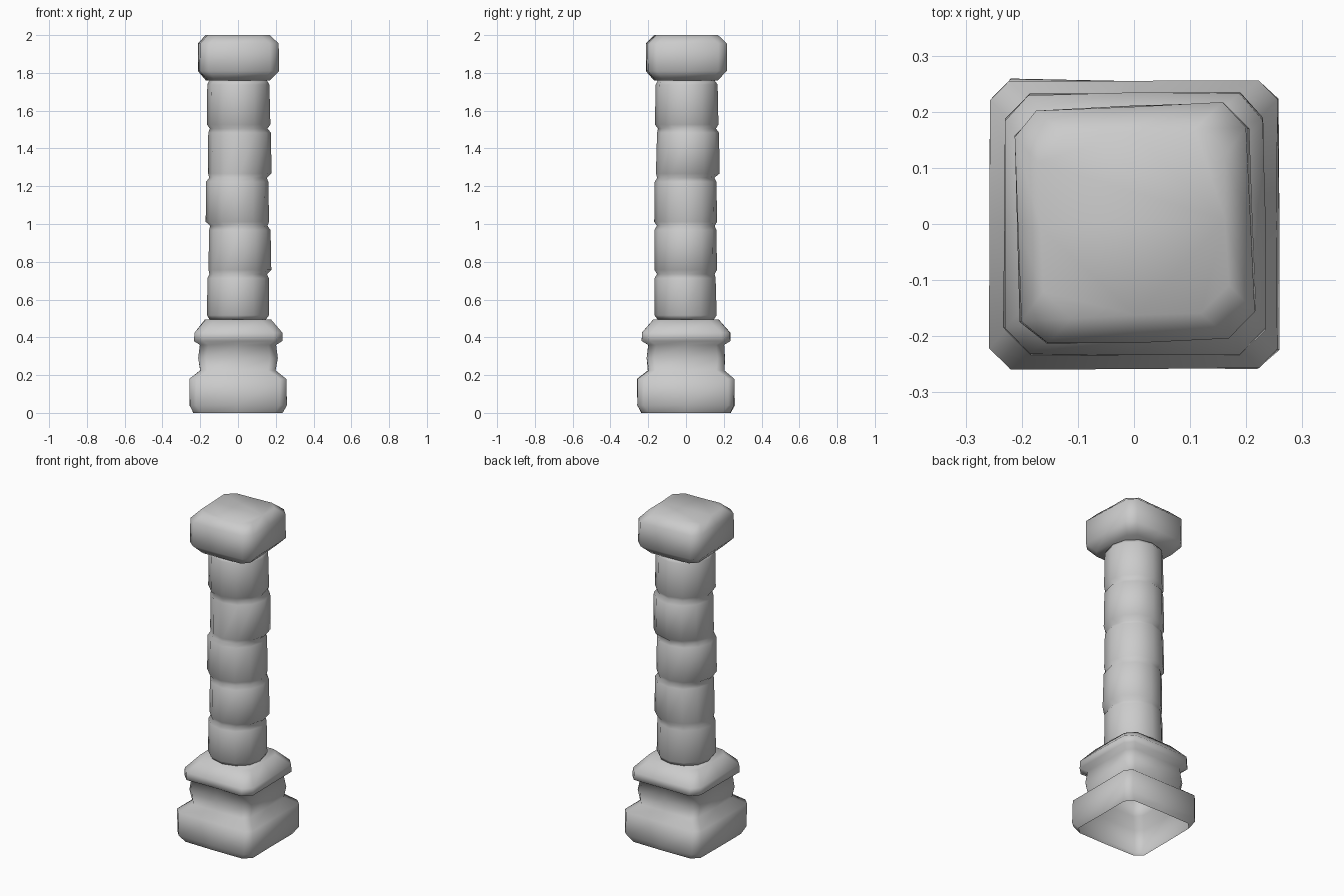
import bpy, bmesh, math, random
from mathutils import Matrix

if "Cube" in bpy.data.objects:
    bpy.data.objects.remove(bpy.data.objects["Cube"])

random.seed(4)


def square_ring(half, cut):
    """Square outline with cut corners and a midpoint on every side."""
    pts = []
    for k in range(4):
        c, s = math.cos(k * math.pi / 2), math.sin(k * math.pi / 2)
        for x, y in ((half, 0), (half, half - cut), (half - cut, half)):
            pts.append((x * c - y * s, x * s + y * c))
    return pts


def round_ring(radius, cx=0, cy=0, sides=12):
    return [(cx + radius * math.cos(2 * math.pi * i / sides),
             cy + radius * math.sin(2 * math.pi * i / sides)) for i in range(sides)]


def loft(name, rings, close_bottom, close_top, turn=0, wobble=0.0):
    """Skin a stack of (z, outline) rings."""
    bm = bmesh.new()
    loops = []
    for z, pts in rings:
        loops.append([bm.verts.new((x + random.uniform(-wobble, wobble),
                                    y + random.uniform(-wobble, wobble), z))
                      for x, y in pts])
    for a, b in zip(loops, loops[1:]):
        n = len(a)
        for i in range(n):
            j = (i + 1) % n
            bm.faces.new((a[i], a[j], b[j], b[i]))
    if close_bottom:
        bm.faces.new(loops[0][::-1])
    if close_top:
        bm.faces.new(loops[-1])
    bm.transform(Matrix.Rotation(math.radians(turn), 4, 'Z'))
    for f in bm.faces:
        f.smooth = True
    mesh = bpy.data.meshes.new(name)
    bm.to_mesh(mesh)
    bm.free()
    obj = bpy.data.objects.new(name, mesh)
    bpy.context.collection.objects.link(obj)
    return obj


# Stepped plinth, open underneath: z, half width, corner cut
plinth = [(0.0, 0.235, 0.04), (0.04, 0.257, 0.035), (0.18, 0.257, 0.035),
          (0.225, 0.20, 0.04), (0.29, 0.208, 0.04), (0.36, 0.20, 0.04),
          (0.38, 0.232, 0.045), (0.425, 0.232, 0.045), (0.495, 0.172, 0.05)]
loft("plinth", [(z, square_ring(h, c)) for z, h, c in plinth],
     False, True, wobble=0.003)

# Shaft of five slightly shifted drums: x offset, y offset, radius
drums = [(0.0, -0.004, 0.165), (0.010, -0.002, 0.167), (-0.003, -0.002, 0.168),
         (0.009, 0.010, 0.168), (0.003, 0.003, 0.168)]
edges = [0.495, 0.735, 0.99, 1.245, 1.505, 1.76]
rings = [(edges[0], round_ring(0.15))]
for (cx, cy, r), lo, hi in zip(drums, edges, edges[1:]):
    rings += [(lo + 0.022, round_ring(r, cx, cy)),
              (hi - 0.022, round_ring(r - 0.003, cx, cy)),
              (hi, round_ring(0.152, cx / 2, cy / 2))]
loft("shaft", rings, True, True, wobble=0.002)

# Capital block, slightly turned
capital = [(1.76, 0.165, 0.04), (1.81, 0.209, 0.045),
           (1.955, 0.209, 0.045), (2.0, 0.165, 0.05)]
loft("capital", [(z, square_ring(h, c)) for z, h, c in capital],
     True, True, turn=2.2, wobble=0.003)
